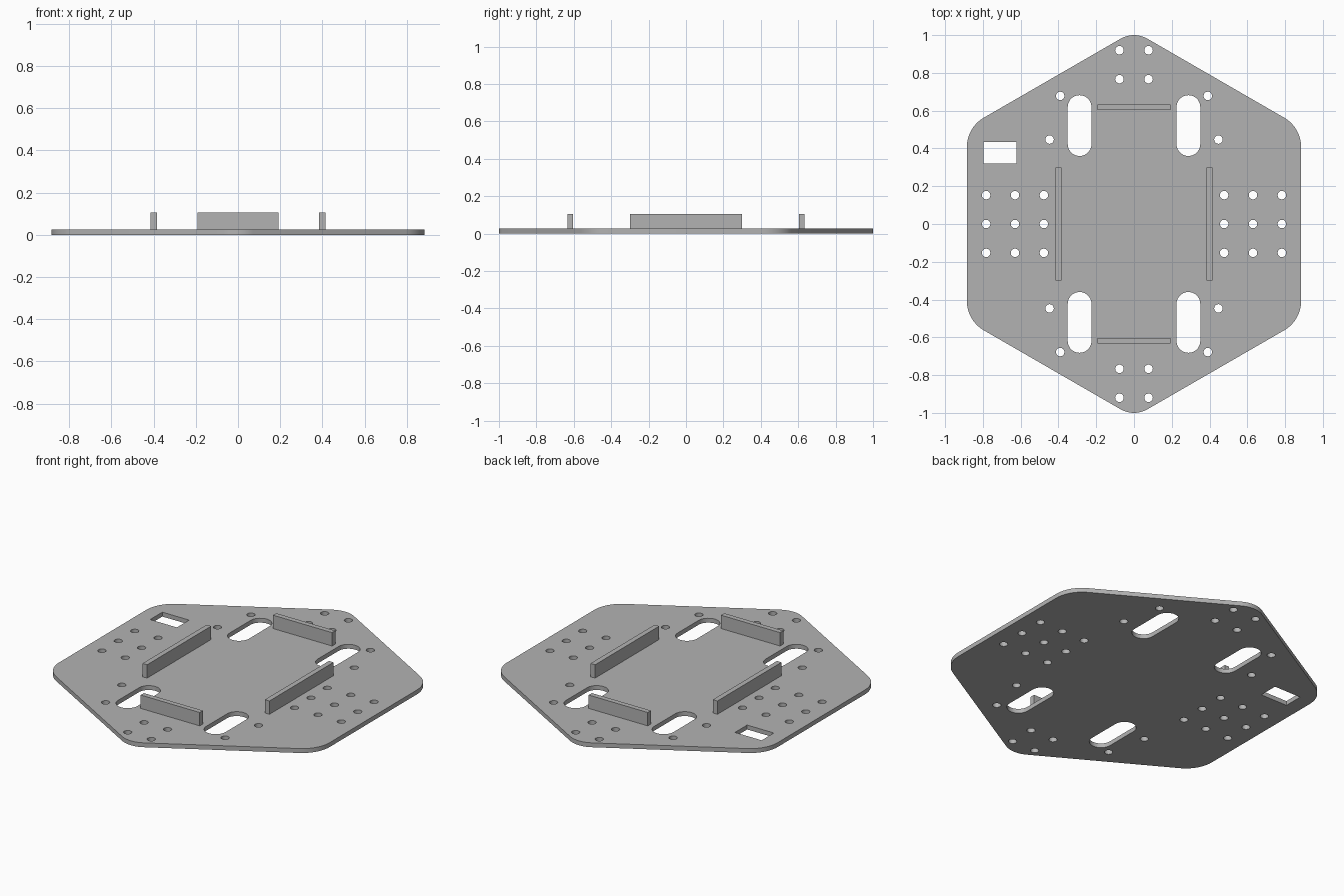
import bpy, bmesh, math
from mathutils import Vector

cube = bpy.data.objects.get("Cube")
if cube:
    bpy.data.objects.remove(cube, do_unlink=True)

THICK = 0.026      # plate thickness
WALL_TOP = 0.105
APOTHEM = 0.885    # hexagon centre to flat side

grey = bpy.data.materials.new("plain grey")
grey.use_nodes = True
colour = (0.45, 0.45, 0.45, 1)
grey.diffuse_color = colour
grey.node_tree.nodes["Principled BSDF"].inputs["Base Color"].default_value = colour


def add_object(name, mesh):
    obj = bpy.data.objects.new(name, mesh)
    bpy.context.collection.objects.link(obj)
    mesh.materials.clear()
    mesh.materials.append(grey)
    return obj


def arc(x, y, r, start, end, steps):
    """Points along an arc, angles in degrees."""
    angles = [math.radians(start + (end - start) * i / steps) for i in range(steps + 1)]
    return [(x + r * math.cos(a), y + r * math.sin(a)) for a in angles]


def hexagon():
    """Pointed hexagon with rounded corners."""
    points = []
    for k in range(6):
        a = 30 + 60 * k
        r = 0.142 if a in (90, 270) else 0.18
        d = (APOTHEM - r) / math.cos(math.pi / 6)
        x, y = d * math.cos(math.radians(a)), d * math.sin(math.radians(a))
        points += arc(x, y, r, a - 30, a + 30, 10)
    return points


def circle(x, y, r=0.0225):
    return arc(x, y, r, 0, 360, 24)[:-1]


def slot(x, y, r=0.063, half=0.098):
    return arc(x, y + half, r, 0, 180, 14) + arc(x, y - half, r, 180, 360, 14)


# Plate outline, then every opening in it
outlines = [hexagon()]
for sx in (-1, 1):
    for sy in (-1, 1):
        outlines.append(slot(sx * 0.288, sy * 0.521))
        for x, y in ((0.077, 0.92), (0.077, 0.767), (0.391, 0.678), (0.447, 0.447)):
            outlines.append(circle(sx * x, sy * y))
    for col in range(3):
        for row in (-1, 0, 1):
            outlines.append(circle(sx * (0.477 + 0.153 * col), row * 0.153))
outlines.append([(-0.798, 0.319), (-0.623, 0.319), (-0.623, 0.433), (-0.798, 0.433)])

# Fill the outlines as a flat curve with thickness
curve = bpy.data.curves.new("plate_outline", "CURVE")
curve.dimensions = "2D"
curve.fill_mode = "BOTH"
curve.extrude = THICK / 2
for points in outlines:
    spline = curve.splines.new("POLY")
    spline.points.add(len(points) - 1)
    for p, (x, y) in zip(spline.points, points):
        p.co = (x, y, 0, 1)
    spline.use_cyclic_u = True

helper = bpy.data.objects.new("plate_outline", curve)
bpy.context.collection.objects.link(helper)
graph = bpy.context.evaluated_depsgraph_get()
mesh = bpy.data.meshes.new_from_object(helper.evaluated_get(graph))
bpy.data.objects.remove(helper, do_unlink=True)

# Weld into one clean solid standing on the ground
bm = bmesh.new()
bm.from_mesh(mesh)
bmesh.ops.remove_doubles(bm, verts=bm.verts, dist=0.0002)
bmesh.ops.translate(bm, verts=bm.verts, vec=(0, 0, THICK / 2))
bmesh.ops.recalc_face_normals(bm, faces=bm.faces)
bm.to_mesh(mesh)
bm.free()
plate = add_object("base_plate", mesh)
bpy.ops.object.select_all(action="DESELECT")
plate.select_set(True)
bpy.context.view_layer.objects.active = plate
bpy.ops.object.shade_smooth_by_angle(angle=math.radians(30))


def wall(name, x, y, width, depth):
    """Upright retaining wall on the plate."""
    height = WALL_TOP - THICK
    bm = bmesh.new()
    bmesh.ops.create_cube(bm, size=1)
    bmesh.ops.scale(bm, verts=bm.verts, vec=(width, depth, height))
    bmesh.ops.translate(bm, verts=bm.verts, vec=Vector((x, y, THICK + height / 2)))
    mesh = bpy.data.meshes.new(name)
    bm.to_mesh(mesh)
    bm.free()
    add_object(name, mesh)


# Four walls around the central bay
for side, s in (("left", 1), ("right", -1)):
    wall(side + "_wall", s * 0.4, 0, 0.03, 0.598)
for side, s in (("back", 1), ("front", -1)):
    wall(side + "_wall", 0, s * 0.618, 0.386, 0.03)
